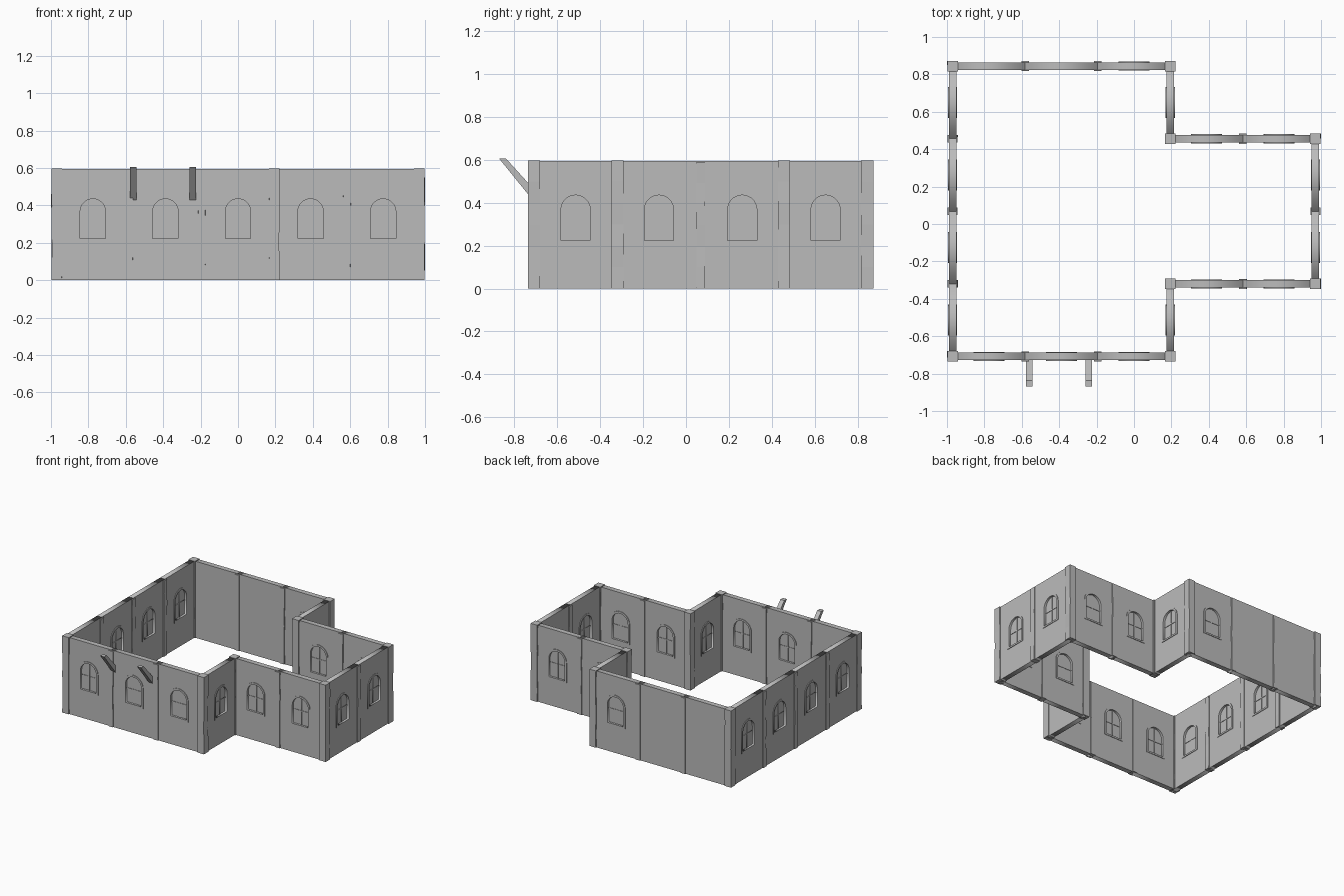
import bpy, bmesh, math, random
from mathutils import Matrix, Vector

cube = bpy.data.objects.get("Cube")
if cube:
    bpy.data.objects.remove(cube, do_unlink=True)

random.seed(4)
BAY = 0.388                      # length of one wall bay
X0, Y0 = -0.97, -0.708           # front right corner of the wall centre line
HEIGHT, THICK = 0.595, 0.04

grey = bpy.data.materials.new("stone grey")
grey.use_nodes = True
grey.diffuse_color = (0.5, 0.5, 0.5, 1)
grey.node_tree.nodes["Principled BSDF"].inputs["Base Color"].default_value = (0.5, 0.5, 0.5, 1)


def place(name, mesh, matrix=Matrix()):
    ob = bpy.data.objects.new(name, mesh)
    ob.matrix_world = matrix
    bpy.context.collection.objects.link(ob)
    return ob


def arch(half, bottom, spring, steps=14):
    """Outline of a round-headed window in the x-z plane."""
    head = [(half * math.cos(math.pi * i / steps), spring + half * math.sin(math.pi * i / steps))
            for i in range(steps + 1)]
    return [(-half, bottom), (half, bottom)] + head


def rect(x1, x2, z1, z2):
    return [(x1, z1), (x2, z1), (x2, z2), (x1, z2)]


def slab(name, outlines, thick):
    """Flat panel with optional holes, standing upright, as a shared mesh."""
    curve = bpy.data.curves.new(name, 'CURVE')
    curve.dimensions = '2D'
    curve.fill_mode = 'BOTH'
    curve.extrude = thick / 2
    for pts in outlines:
        s = curve.splines.new('POLY')
        s.points.add(len(pts) - 1)
        for p, (x, z) in zip(s.points, pts):
            p.co = (x, z, 0, 1)
        s.use_cyclic_u = True
    tmp = bpy.data.objects.new(name, curve)
    bpy.context.collection.objects.link(tmp)
    mesh = bpy.data.meshes.new_from_object(tmp.evaluated_get(bpy.context.evaluated_depsgraph_get()))
    bpy.data.objects.remove(tmp, do_unlink=True)
    bpy.data.curves.remove(curve)
    mesh.transform(Matrix.Rotation(math.pi / 2, 4, 'X'))
    mesh.name = name
    mesh.materials.clear()
    mesh.materials.append(grey)
    return mesh


# Shared meshes for the bays
wall = rect(-BAY / 2, BAY / 2, 0, HEIGHT)
outer = arch(0.083, 0.21, 0.367)
inner = arch(0.068, 0.223, 0.367)
blank_wall = slab("blank_wall", [wall], THICK)
window_wall = slab("window_wall", [wall, arch(0.075, 0.217, 0.367)], THICK)
parts = {
    "window_frame": slab("window_frame", [outer, inner], THICK + 0.009),
    "window_pane": slab("window_pane", [arch(0.072, 0.219, 0.367)], 0.016),
    "window_mullion": slab("window_mullion", [rect(-0.004, 0.004, 0.22, 0.437)], 0.024),
    "window_transom": slab("window_transom", [rect(-0.07, 0.07, 0.326, 0.334)], 0.023),
}


def pillar(name, x, y, half_w, half_d, top):
    """Slightly uneven upright, built from stacked rings."""
    bm = bmesh.new()
    rings = []
    levels = 6
    for i in range(levels + 1):
        j = [random.uniform(-0.003, 0.001) if 0 < i < levels else 0 for _ in range(4)]
        corners = [(-half_w - j[0], -half_d), (half_w + j[1], -half_d),
                   (half_w + j[2], half_d), (-half_w - j[3], half_d)]
        rings.append([bm.verts.new((a, b, top * i / levels)) for a, b in corners])
    for lo, hi in zip(rings, rings[1:]):
        for k in range(4):
            n = (k + 1) % 4
            bm.faces.new((lo[k], lo[n], hi[n], hi[k]))
    bm.faces.new(rings[0][::-1])
    bm.faces.new(rings[-1])
    mesh = bpy.data.meshes.new(name)
    bm.to_mesh(mesh)
    bm.free()
    mesh.materials.append(grey)
    place(name, mesh, Matrix.Translation((x, y, 0)))


# Walk round the plan: direction, then one letter per bay (w = window, b = blank)
runs = [((1, 0), "www"), ((0, 1), "w"), ((1, 0), "ww"), ((0, 1), "ww"),
        ((-1, 0), "ww"), ((0, 1), "w"), ((-1, 0), "wbb"), ((0, -1), "wwww")]
x, y = X0, Y0
for (dx, dy), bays in runs:
    turn = Matrix.Rotation(math.atan2(dy, dx), 4, 'Z')
    for i, kind in enumerate(bays):
        if i == 0:
            pillar("corner_post", x, y, 0.028, 0.028, HEIGHT + 0.002)
        elif dx:
            pillar("pillar", x, y, 0.02, 0.027, HEIGHT - 0.006)
        else:
            pillar("pillar", x, y, 0.027, 0.02, HEIGHT - 0.006)
        m = Matrix.Translation((x + dx * BAY / 2, y + dy * BAY / 2, 0)) @ turn
        place("wall_bay", window_wall if kind == "w" else blank_wall, m)
        if kind == "w":
            for name, mesh in parts.items():
                place(name, mesh, m)
        x, y = x + dx * BAY, y + dy * BAY

# Slanted brackets on the front wall
profile = [(-0.72, 0.42), (-0.72, 0.475), (-0.838, 0.605), (-0.87, 0.605)]
for bx in (-0.56, -0.242):
    bm = bmesh.new()
    face = bm.faces.new([bm.verts.new((bx - 0.017, py, pz)) for py, pz in profile])
    ext = bmesh.ops.extrude_face_region(bm, geom=[face])
    bmesh.ops.translate(bm, vec=Vector((0.034, 0, 0)),
                        verts=[v for v in ext["geom"] if isinstance(v, bmesh.types.BMVert)])
    bmesh.ops.recalc_face_normals(bm, faces=bm.faces)
    mesh = bpy.data.meshes.new("slanted_bracket")
    bm.to_mesh(mesh)
    bm.free()
    mesh.materials.append(grey)
    place("slanted_bracket", mesh)
